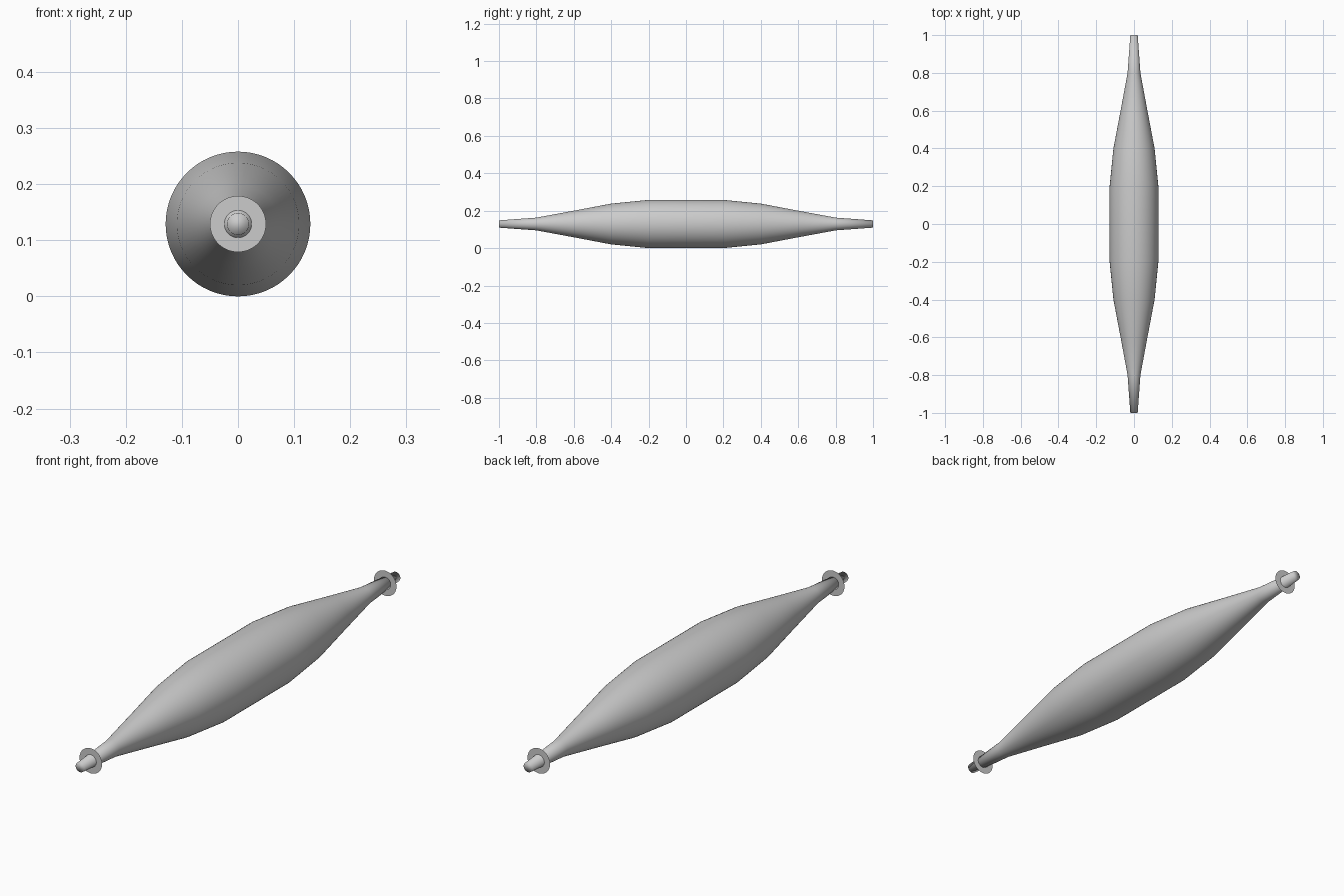
import bpy, bmesh
from math import sin, cos, tau

if "Cube" in bpy.data.objects:
    bpy.data.objects.remove(bpy.data.objects["Cube"])

CZ = 0.129      # height of the spindle axis
SIDES = 64


def ring(bm, y, r):
    return [bm.verts.new((r * cos(tau * i / SIDES), y, CZ + r * sin(tau * i / SIDES)))
            for i in range(SIDES)]


def lathe(name, profile, caps):
    """Revolve (y, radius) points around the long y axis."""
    bm = bmesh.new()
    rings = [ring(bm, y, r) for y, r in profile]
    for a, b in zip(rings, rings[1:]):
        for i in range(SIDES):
            j = (i + 1) % SIDES
            bm.faces.new((a[i], a[j], b[j], b[i]))
    if caps:
        bm.faces.new(rings[0])
        bm.faces.new(rings[-1])
    bmesh.ops.recalc_face_normals(bm, faces=bm.faces[:])
    for f in bm.faces:
        f.smooth = True
    mesh = bpy.data.meshes.new(name)
    bm.to_mesh(mesh)
    bm.free()
    obj = bpy.data.objects.new(name, mesh)
    bpy.context.collection.objects.link(obj)
    return obj


# Spindle body: mirrored half profile with closed ends
half = [(0.2, 0.129), (0.4, 0.109), (0.6, 0.071), (0.8, 0.034), (1.0, 0.0195)]
lathe("spindle_body", [(-y, r) for y, r in reversed(half)] + half, True)

# Paper-thin collars near both tips
for side, y in (("front", -0.932), ("back", 0.932)):
    lathe(side + "_collar", [(y, 0.0235), (y, 0.05)], False)
